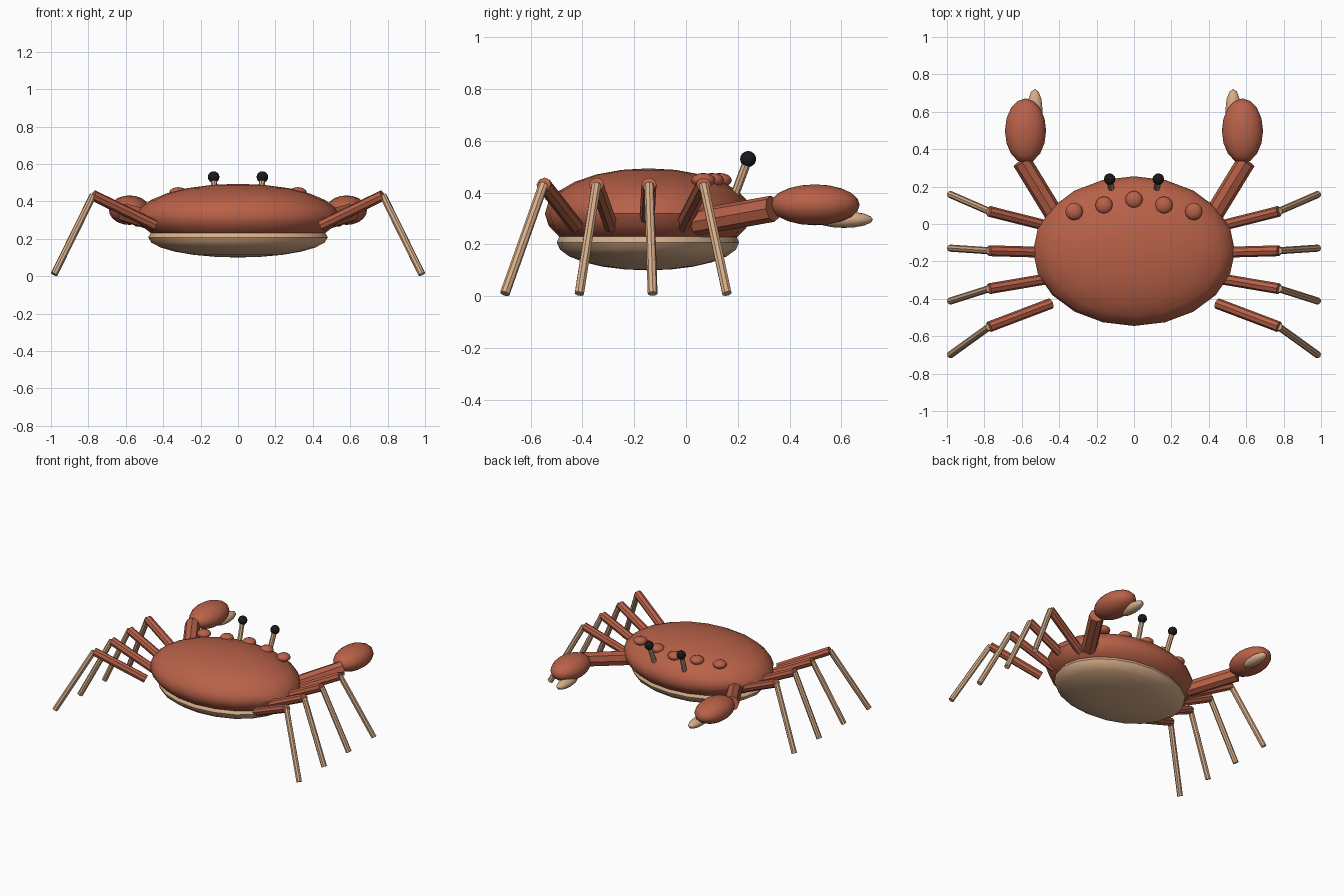
import bpy
import math
from mathutils import Vector

if "Cube" in bpy.data.objects:
    bpy.data.objects.remove(bpy.data.objects["Cube"])


def material(name, rgb):
    m = bpy.data.materials.new(name)
    m.diffuse_color = (*rgb, 1)
    m.use_nodes = True
    m.node_tree.nodes["Principled BSDF"].inputs["Base Color"].default_value = m.diffuse_color
    return m


SHELL = material("shell_red", (0.48, 0.12, 0.065))
CREAM = material("cream", (0.68, 0.42, 0.25))
BLACK = material("eye_black", (0.01, 0.01, 0.012))


def finish(name, mat):
    ob = bpy.context.object
    ob.name = name
    ob.data.materials.append(mat)
    bpy.ops.object.transform_apply(location=False, rotation=False, scale=True)
    bpy.ops.object.shade_smooth_by_angle(angle=math.radians(40))
    return ob


def ellipsoid(name, centre, radii, mat, segs=20, rings=12):
    bpy.ops.mesh.primitive_uv_sphere_add(segments=segs, ring_count=rings, location=centre)
    bpy.context.object.scale = radii
    return finish(name, mat)


def rod(name, a, b, r, mat, sides=8):
    a, b = Vector(a), Vector(b)
    d = b - a
    bpy.ops.mesh.primitive_cylinder_add(vertices=sides, radius=r, depth=d.length,
                                        location=(a + b) / 2)
    bpy.context.object.rotation_euler = d.to_track_quat('Z', 'Y').to_euler()
    return finish(name, mat)


# Body: upper shell and pale underside
ellipsoid("carapace", (0, -0.145, 0.319), (0.54, 0.40, 0.175), SHELL)
ellipsoid("belly", (0, -0.147, 0.208), (0.48, 0.352, 0.108), CREAM)

# Arc of bumps along the shell
for i in range(-2, 3):
    y = (0.13, 0.10, 0.067)[abs(i)]
    ellipsoid(f"shell_bump_{i + 3}", (0.16 * i, y, 0.448), (0.047, 0.047, 0.028), SHELL, 12, 8)

# Leg rows: hip y, knee y, foot y
LEGS = [(-0.015, 0.068, 0.158), (-0.152, -0.143, -0.129),
        (-0.29, -0.346, -0.412), (-0.425, -0.55, -0.70)]

for side, s in (("left", -1), ("right", 1)):
    # Eye on a stalk
    rod(f"{side}_eye_stalk", (s * 0.12, 0.18, 0.37), (s * 0.13, 0.24, 0.53), 0.017, CREAM)
    ellipsoid(f"{side}_eye", (s * 0.13, 0.24, 0.53), (0.031, 0.031, 0.031), BLACK, 12, 8)

    # Claw: arm, palm and movable finger
    rod(f"{side}_claw_arm", (s * 0.42, 0.04, 0.285), (s * 0.60, 0.335, 0.338), 0.051, SHELL)
    ellipsoid(f"{side}_claw_palm", (s * 0.58, 0.498, 0.353), (0.11, 0.173, 0.079), SHELL, 16, 10)
    ellipsoid(f"{side}_claw_finger", (s * 0.53, 0.61, 0.296), (0.041, 0.112, 0.032), CREAM, 12, 8)

    # Walking legs
    for n, (hip, knee, foot) in enumerate(LEGS, 1):
        k = (s * 0.775, knee, 0.432)
        rod(f"{side}_upper_leg_{n}", (s * 0.445, hip, 0.272), k, 0.029, SHELL)
        rod(f"{side}_lower_leg_{n}", k, (s * 0.983, foot, 0.01), 0.019, CREAM)
